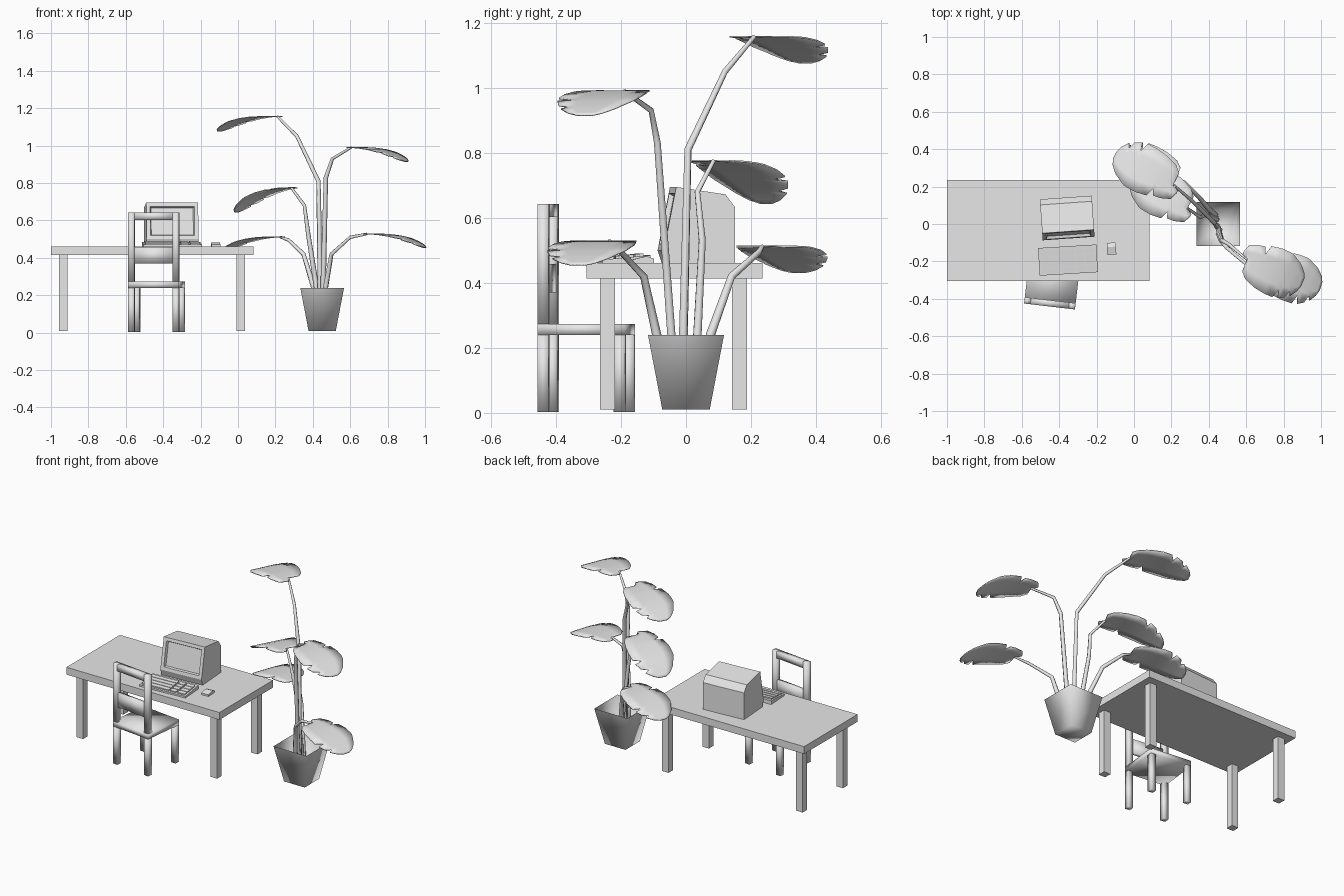
import bpy, bmesh, math
from mathutils import Matrix, Vector

if "Cube" in bpy.data.objects:
    bpy.data.objects.remove(bpy.data.objects["Cube"])

grey = bpy.data.materials.new("light grey")
grey.diffuse_color = (0.8, 0.8, 0.8, 1)
grey.use_nodes = True
grey.node_tree.nodes["Principled BSDF"].inputs["Base Color"].default_value = grey.diffuse_color


def add(name, verts, faces, smooth=False, place=None):
    me = bpy.data.meshes.new(name)
    me.from_pydata(verts, [], faces)
    bm = bmesh.new()
    bm.from_mesh(me)
    bmesh.ops.recalc_face_normals(bm, faces=bm.faces)
    bm.to_mesh(me)
    bm.free()
    if place:
        me.transform(place)
    me.materials.append(grey)
    for p in me.polygons:
        p.use_smooth = smooth
    ob = bpy.data.objects.new(name, me)
    bpy.context.collection.objects.link(ob)
    return ob


def prism(name, profile, x0, x1, place=None, smooth=False):
    """Extrude a (y, z) profile along x."""
    n = len(profile)
    verts = [(x, y, z) for x in (x0, x1) for y, z in profile]
    faces = [tuple(range(n)), tuple(range(n, 2 * n))]
    faces += [(i, (i + 1) % n, n + (i + 1) % n, n + i) for i in range(n)]
    return add(name, verts, faces, smooth, place)


def box(name, x0, x1, y0, y1, z0, z1, place=None, smooth=False):
    return prism(name, [(y0, z0), (y1, z0), (y1, z1), (y0, z1)], x0, x1, place, smooth)


def spot(x, y, degrees):
    return Matrix.Translation((x, y, 0)) @ Matrix.Rotation(math.radians(degrees), 4, 'Z')


# Table
box("table_top", -1.0, 0.083, -0.306, 0.235, 0.414, 0.461)
for x in (-0.957, -0.008):
    for y in (-0.265, 0.142):
        box("table_leg", x, x + 0.046, y, y + 0.046, 0.01, 0.414)

# Chair, turned slightly
chair = spot(-0.436, -0.307, -6.7)
W, D, T = 0.137, 0.135, 0.034
box("chair_seat", -W, W, -D, D, 0.24, 0.273, chair, True)
for x in (-W, W - T):
    box("chair_front_leg", x, x + T, D - T, D, 0.003, 0.24, chair, True)
    box("chair_back_leg", x, x + T, -D, -D + T, 0.003, 0.24, chair, True)
    box("chair_back_post", x, x + T, -D, -D + T, 0.273, 0.643, chair, True)
box("chair_top_rail", T - W, W - T, -D, -D + T, 0.602, 0.643, chair, True)
box("chair_lower_rail", T - W, W - T, -D + 0.005, -D + T - 0.005, 0.37, 0.458, chair, True)

# Monitor with a recessed screen
monitor = prism("monitor", [(-0.095, 0.461), (-0.108, 0.50), (-0.070, 0.695),
                            (0.082, 0.672), (0.112, 0.632), (0.112, 0.461)],
                -0.139, 0.139, spot(-0.357, 0.03, 4))
bm = bmesh.new()
bm.from_mesh(monitor.data)
bm.faces.ensure_lookup_table()
front = min((f for f in bm.faces if f.calc_area() > 0.04), key=lambda f: f.normal.y)
bmesh.ops.inset_region(bm, faces=[front], thickness=0.029)
bmesh.ops.inset_region(bm, faces=[front], thickness=0.008, depth=-0.015)
bm.to_mesh(monitor.data)
bm.free()

# Keyboard: wedge body and raised key blocks
keys = spot(-0.353, -0.193, 3.5)
prism("keyboard", [(-0.074, 0.461), (0.074, 0.461), (0.074, 0.485), (-0.074, 0.471)],
      -0.156, 0.156, keys)
for x0, x1 in ((-0.145, 0.035), (0.045, 0.085), (0.095, 0.145)):
    for i in range(4):
        y = -0.062 + i * 0.03
        z = 0.472 + (y + 0.074) * 0.095
        prism("key_row", [(y, z - 0.004), (y + 0.025, z - 0.002),
                          (y + 0.025, z + 0.009), (y, z + 0.006)], x0, x1, keys)

# Mouse
prism("mouse", [(-0.032, 0.461), (0.032, 0.461), (0.032, 0.474), (0.01, 0.482), (-0.032, 0.472)],
      -0.024, 0.024, spot(-0.120, -0.132, 3))

# Square open pot
PX = 0.450
ring = [(-1, -1), (1, -1), (1, 1), (-1, 1)]
verts = [(PX + a * s, b * s, z) for s, z in ((0.073, 0.01), (0.117, 0.24)) for a, b in ring]
add("pot", verts, [(3, 2, 1, 0)] + [(i, (i + 1) % 4, 4 + (i + 1) % 4, 4 + i) for i in range(4)], True)

# Split leaf rows: distance along, left half width, right half width
ROWS = [(-0.035, 0.035, 0.03), (-0.02, 0.075, 0.07), (0.03, 0.095, 0.10),
        (0.07, 0.10, 0.115), (0.085, 0.065, 0.12), (0.10, 0.115, 0.125),
        (0.16, 0.125, 0.135), (0.21, 0.123, 0.136), (0.228, 0.12, 0.085),
        (0.24, 0.115, 0.13), (0.275, 0.095, 0.112), (0.288, 0.088, 0.07),
        (0.30, 0.078, 0.095), (0.325, 0.05, 0.06), (0.338, 0.02, 0.025)]
COLS = (1, 0.5, 0, -0.5, -1)


def leaf(name, base, tip, droop):
    base, tip = Vector(base), Vector(tip)
    axis = Vector((tip.x - base.x, tip.y - base.y, 0))
    k = axis.length / 0.338
    axis.normalize()
    side = Vector((-axis.y, axis.x, 0))
    fall = base.z - tip.z
    verts = []
    for u, left, right in ROWS:
        for c in COLS:
            v = c * (left if c > 0 else right)
            t = max(u, 0) / 0.338
            z = -fall * ((1 - droop) * t + droop * t ** 2.5)
            if abs(c) < 0.1 and u < -0.01:
                u = 0.0     # heart-shaped notch at the stalk
            verts.append(base + axis * u * k + side * v + Vector((0, 0, z)))
    n = len(COLS)
    faces = [(r * n + c, r * n + c + 1, r * n + n + c + 1, r * n + n + c)
             for r in range(len(ROWS) - 1) for c in range(n - 1)]
    ob = add(name, verts, faces, True)
    mod = ob.modifiers.new("thickness", 'SOLIDIFY')
    mod.thickness = 0.005
    mod.offset = 0


def stem(name, points):
    cu = bpy.data.curves.new(name, 'CURVE')
    cu.dimensions = '3D'
    cu.bevel_depth = 0.017
    cu.bevel_resolution = 1
    cu.use_fill_caps = True
    sp = cu.splines.new('POLY')
    sp.points.add(len(points) - 1)
    for i, (p, co) in enumerate(zip(sp.points, points)):
        p.co = (*co, 1)
        p.radius = 1 - 0.6 * i / (len(points) - 1)
    cu.materials.append(grey)
    bpy.context.collection.objects.link(bpy.data.objects.new(name, cu))


# Five stems, each carrying one leaf: stem path, leaf tip, share of curved droop
PLANT = {
    "tall": ([(0.445, -0.012, 0.03), (0.44, -0.008, 0.24), (0.43, 0.006, 0.81),
              (0.315, 0.12, 1.05), (0.21, 0.21, 1.157)], (-0.103, 0.365, 1.077), 1.0),
    "upper": ([(0.455, -0.03, 0.03), (0.455, -0.045, 0.24), (0.47, -0.088, 0.83),
               (0.505, -0.107, 0.93), (0.605, -0.19, 0.99)], (0.902, -0.31, 0.915), 1.0),
    "middle": ([(0.44, 0.025, 0.03), (0.42, 0.035, 0.24), (0.375, 0.05, 0.53),
                (0.355, 0.035, 0.68), (0.285, 0.085, 0.775)], (-0.01, 0.245, 0.645), 0.8),
    "lower_right": ([(0.455, -0.05, 0.03), (0.468, -0.09, 0.24), (0.50, -0.13, 0.42),
                     (0.60, -0.215, 0.51), (0.69, -0.235, 0.528)], (1.0, -0.33, 0.455), 1.0),
    "lower_left": ([(0.435, 0.045, 0.03), (0.405, 0.075, 0.24), (0.35, 0.14, 0.42),
                    (0.27, 0.225, 0.495), (0.225, 0.235, 0.512)], (-0.085, 0.345, 0.432), 1.0),
}
for key, (path, tip, droop) in PLANT.items():
    stem(key + "_stem", path)
    leaf(key + "_leaf", path[-1], tip, droop)
